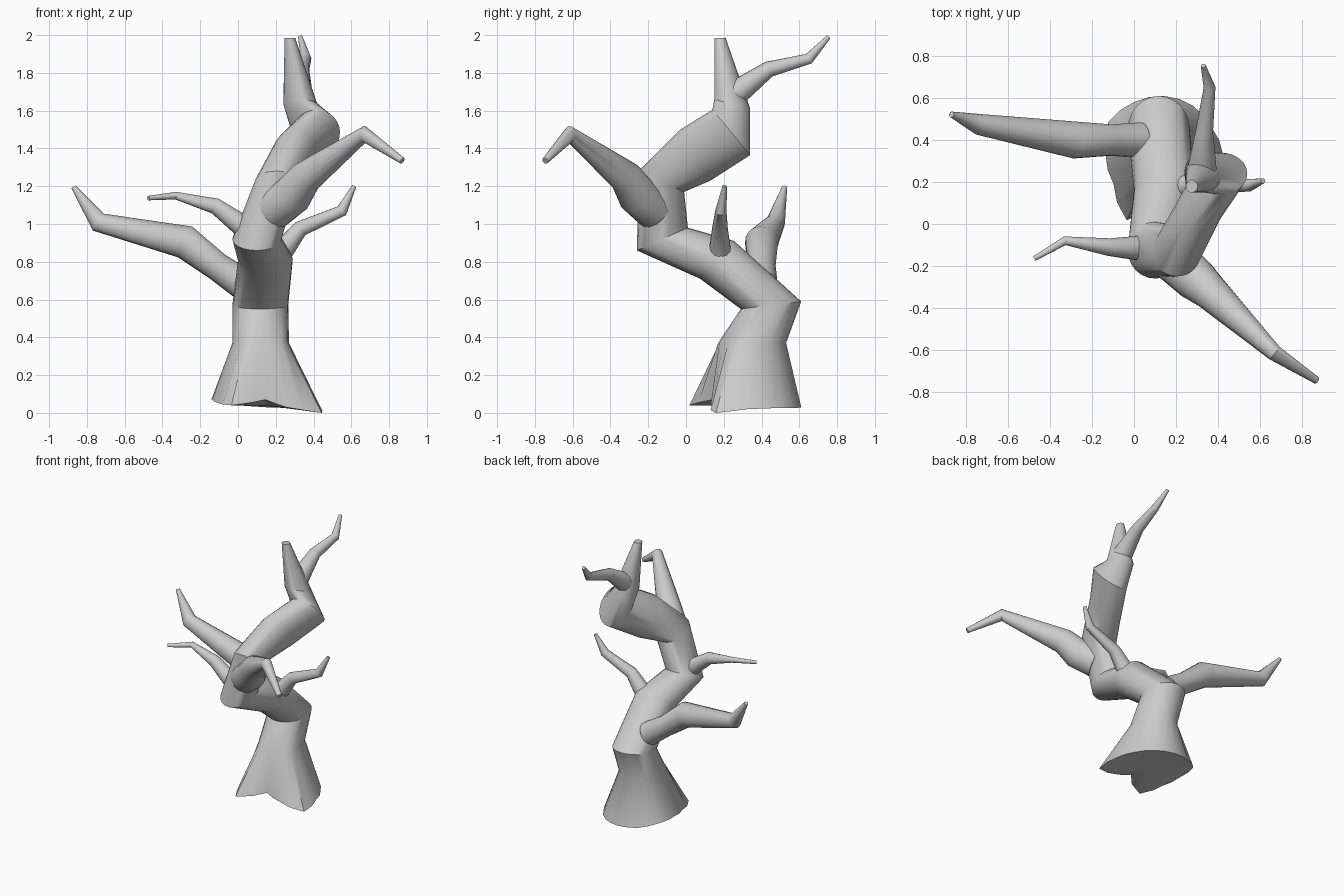
import bpy, bmesh
from math import sin, cos, pi, tau
from mathutils import Vector

if "Cube" in bpy.data.objects:
    bpy.data.objects.remove(bpy.data.objects["Cube"])

SIDES = 24


def skin(name, rings):
    """Join matching rings of points into a capped, smooth tube."""
    bm = bmesh.new()
    loops = [[bm.verts.new(p) for p in ring] for ring in rings]
    n = len(loops[0])
    for a, b in zip(loops, loops[1:]):
        for i in range(n):
            j = (i + 1) % n
            bm.faces.new((a[i], a[j], b[j], b[i]))
    for loop in (loops[0], loops[-1]):
        mid = bm.verts.new(sum((v.co for v in loop), Vector()) / n)
        for i in range(n):
            bm.faces.new((loop[i], loop[(i + 1) % n], mid))
    bmesh.ops.recalc_face_normals(bm, faces=bm.faces)
    me = bpy.data.meshes.new(name)
    bm.to_mesh(me)
    bm.free()
    ob = bpy.data.objects.new(name, me)
    bpy.context.collection.objects.link(ob)
    bpy.ops.object.select_all(action='DESELECT')
    bpy.context.view_layer.objects.active = ob
    ob.select_set(True)
    bpy.ops.object.shade_smooth_by_angle(angle=0.6)
    return ob


def branch(name, pts):
    """Tapered tube through (x, y, z, radius) points with mitred bends."""
    P = [Vector(p[:3]) for p in pts]
    dirs = [(b - a).normalized() for a, b in zip(P, P[1:])]
    side = dirs[0].orthogonal().normalized()
    rings = []
    for k, c in enumerate(P):
        d0, d1 = dirs[max(k - 1, 0)], dirs[min(k, len(dirs) - 1)]
        t = (d0 + d1).normalized()
        side = (side - t * side.dot(t)).normalized()
        up = t.cross(side)
        bend = d1 - d0
        stretch = min(1 / max(t.dot(d0), 0.1), 1.4) - 1
        ring = []
        for i in range(16):
            a = tau * i / 16
            o = (side * cos(a) + up * sin(a)) * pts[k][3]
            if bend.length > 1e-4:
                bn = bend.normalized()
                o += bn * o.dot(bn) * stretch
            ring.append(c + o)
        rings.append(ring)
    return skin(name, rings)


# Trunk foot: lobed root outline, (radius, height) every 30 degrees
foot = [(.28, .02), (.26, .025), (.27, .025), (.28, .03), (.29, .04), (.31, .075),
        (.28, .07), (.28, .05), (.36, .04), (.19, .07), (.22, .03), (.345, 0)]


def foot_ring():
    ring = []
    for i in range(SIDES):
        a = tau * i / SIDES
        k, f = divmod(i * 12 / SIDES, 1)
        k = int(k)
        f = (1 - cos(pi * f)) / 2
        r, z = (foot[k][m] * (1 - f) + foot[(k + 1) % 12][m] * f for m in (0, 1))
        ring.append(Vector((.145 + r * cos(a), .33 + r * sin(a), z)))
    return ring


# Trunk rings: centre x, y, z, half width in x, half vector in y and z
trunk = [
    (.12, .35, .37, .15, .18, 0),
    (.118, .45, .57, .148, .16, .02),
    (.145, .165, .81, .145, .09, .10),
    (.10, -.125, .92, .13, .135, .06),
    (.205, -.13, 1.225, .115, .12, -.055),
    (.30, .05, 1.365, .118, .08, -.135),
    (.415, .24, 1.485, .125, .10, -.12),
    (.33, .245, 1.635, .09, .095, -.025),
    (.275, .18, 1.985, .028, .03, 0),
]
rings = [foot_ring()]
for x, y, z, rx, hy, hz in trunk:
    rings.append([Vector((x + rx * cos(a), y + hy * sin(a), z + hz * sin(a)))
                  for a in (tau * i / SIDES for i in range(SIDES))])
skin("trunk", rings)

# Branches
branch("left_branch", [(.03, .4, .68, .085), (-.11, .4, .775, .075), (-.28, .4, .905, .088),
                       (-.74, .475, 1.01, .05), (-.87, .522, 1.195, .014)])
branch("left_twig", [(.03, -.115, .985, .06), (-.12, -.11, 1.095, .042),
                     (-.33, -.08, 1.15, .02), (-.475, -.165, 1.137, .012)])
branch("front_branch", [(.19, -.17, 1.08, .11), (.29, -.26, 1.155, .105), (.36, -.32, 1.25, .088),
                        (.67, -.615, 1.475, .038), (.87, -.745, 1.335, .018)])
branch("right_twig", [(.23, .18, .85, .06), (.33, .18, .975, .042),
                      (.55, .185, 1.07, .03), (.615, .205, 1.2, .012)])
branch("top_branch", [(.325, .26, 1.69, .07), (.335, .44, 1.82, .042),
                      (.36, .65, 1.875, .028), (.33, .755, 1.99, .012)])
